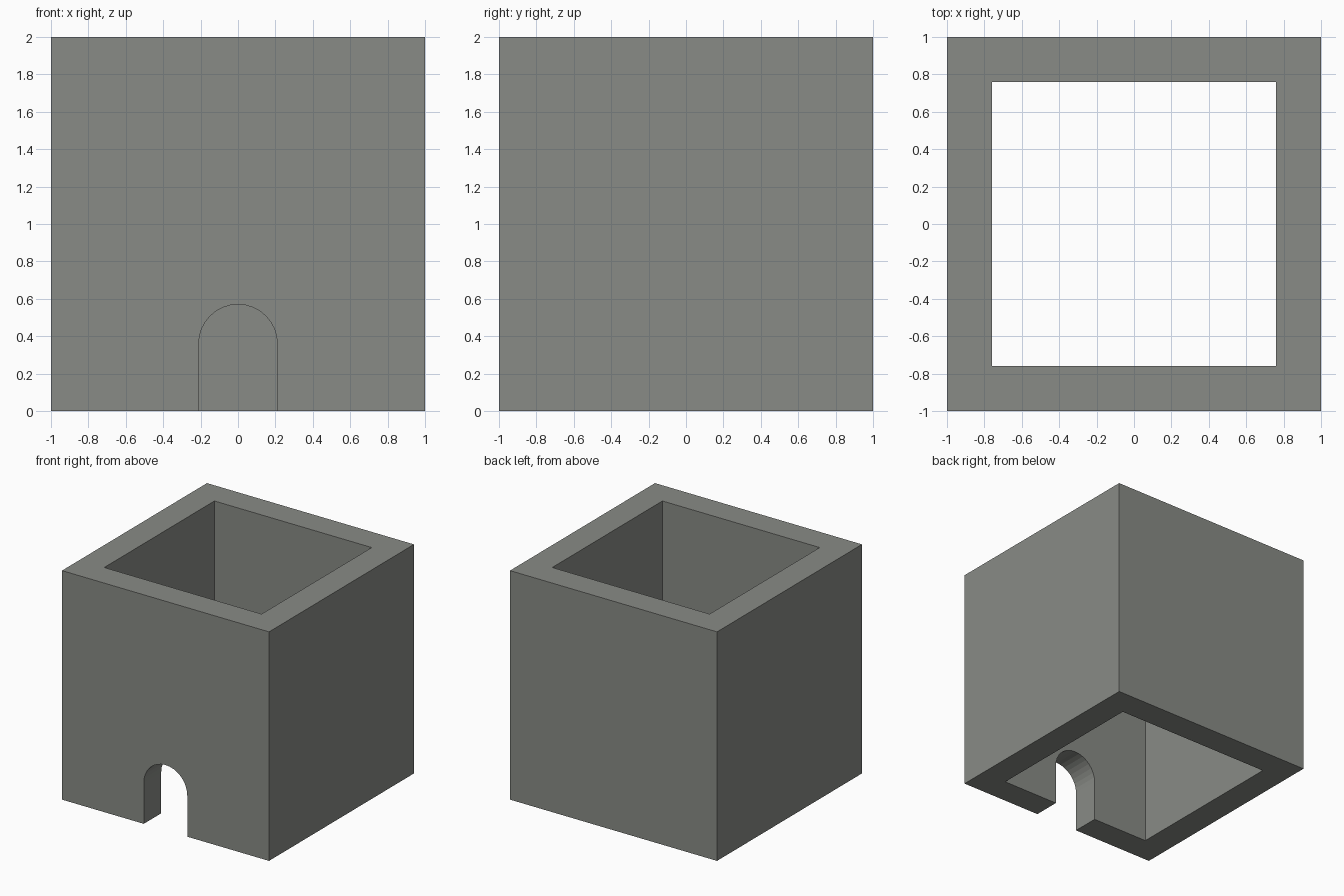
import bpy, bmesh, math

if "Cube" in bpy.data.objects:
    bpy.data.objects.remove(bpy.data.objects["Cube"])

OUT, INN, H = 1.0, 0.76, 2.0      # outer / inner half widths, height
R, SPRING, SEG = 0.21, 0.36, 16   # doorway arch

stone = bpy.data.materials.new("warm grey stone")
stone.diffuse_color = (0.25, 0.26, 0.24, 1)
stone.use_nodes = True
stone.node_tree.nodes["Principled BSDF"].inputs["Base Color"].default_value = stone.diffuse_color


def prism(name, profile, offset):
    """Extrude a closed profile of 3D points along offset."""
    bm = bmesh.new()
    face = bm.faces.new([bm.verts.new(p) for p in profile])
    ext = bmesh.ops.extrude_face_region(bm, geom=[face])
    verts = [g for g in ext["geom"] if isinstance(g, bmesh.types.BMVert)]
    bmesh.ops.translate(bm, verts=verts, vec=offset)
    bmesh.ops.recalc_face_normals(bm, faces=bm.faces)
    me = bpy.data.meshes.new(name)
    bm.to_mesh(me)
    bm.free()
    me.materials.append(stone)
    ob = bpy.data.objects.new(name, me)
    bpy.context.collection.objects.link(ob)
    return ob


def square(s, z):
    return [(-s, -s, z), (s, -s, z), (s, s, z), (-s, s, z)]


# Open square tower
tower = prism("tower_walls", square(OUT, 0), (0, 0, H))

# Cutters: the hollow core and the arched doorway in the front wall
core = prism("core_cutter", square(INN, -0.5), (0, 0, H + 1))
y = -OUT - 0.2
arch = [(-R, y, -0.3), (R, y, -0.3)]
arch += [(R * math.cos(math.pi * i / SEG), y, SPRING + R * math.sin(math.pi * i / SEG))
         for i in range(SEG + 1)]
door = prism("doorway_cutter", arch, (0, 0.8, 0))

for cutter in (core, door):
    cutter.hide_render = True
    mod = tower.modifiers.new(cutter.name, "BOOLEAN")
    mod.operation = "DIFFERENCE"
    mod.solver = "EXACT"
    mod.object = cutter

# Apply the cuts and drop the cutters
bpy.context.view_layer.objects.active = tower
tower.select_set(True)
for mod in list(tower.modifiers):
    bpy.ops.object.modifier_apply(modifier=mod.name)
for cutter in (core, door):
    bpy.data.objects.remove(cutter)
